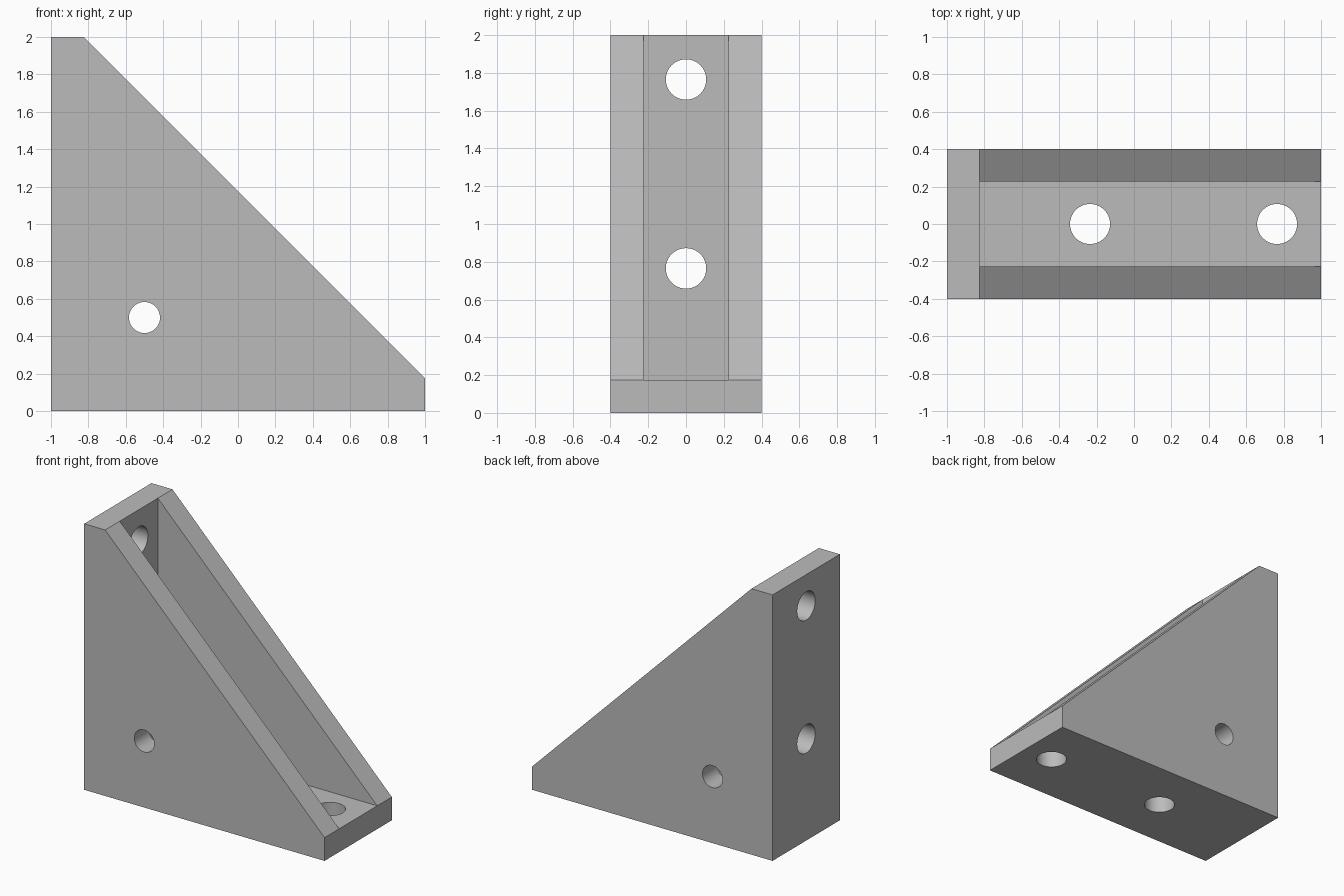
import bpy
import bmesh
import math
from mathutils import Matrix

default = bpy.data.objects.get("Cube")
if default:
    bpy.data.objects.remove(default, do_unlink=True)

WIDTH, WALL, POCKET = 0.8, 0.175, 0.452
INNER_X = WALL - 1

grey = bpy.data.materials.new("mid grey")
grey.use_nodes = True
color = (0.5, 0.5, 0.5, 1)
grey.diffuse_color = color
grey.node_tree.nodes["Principled BSDF"].inputs["Base Color"].default_value = color


def make_object(name, bm):
    bmesh.ops.recalc_face_normals(bm, faces=bm.faces)
    mesh = bpy.data.meshes.new(name)
    bm.to_mesh(mesh)
    bm.free()
    mesh.materials.append(grey)
    obj = bpy.data.objects.new(name, mesh)
    bpy.context.collection.objects.link(obj)
    return obj


def prism(name, profile, width):
    """Extrude an x-z profile along y, centred on y = 0."""
    bm = bmesh.new()
    face = bm.faces.new([bm.verts.new((x, -width / 2, z)) for x, z in profile])
    result = bmesh.ops.extrude_face_region(bm, geom=[face])
    verts = [v for v in result["geom"] if isinstance(v, bmesh.types.BMVert)]
    bmesh.ops.translate(bm, verts=verts, vec=(0, width, 0))
    return make_object(name, bm)


def drill(name, center, radius, axis, depth):
    bm = bmesh.new()
    turn = {"X": Matrix.Rotation(math.pi / 2, 4, "Y"),
            "Y": Matrix.Rotation(math.pi / 2, 4, "X"),
            "Z": Matrix.Identity(4)}[axis]
    bmesh.ops.create_cone(bm, cap_ends=True, segments=64, radius1=radius, radius2=radius,
                          depth=depth, matrix=Matrix.Translation(center) @ turn)
    return make_object(name, bm)


# Triangular bracket with blunt tips
bracket = prism("corner_bracket",
                [(-1, 0), (1, 0), (1, WALL), (INNER_X, 2), (-1, 2)], WIDTH)

# Pocket between the two gusset walls
cutters = [prism("pocket_cutter",
                 [(INNER_X, WALL), (1.2, WALL), (1.2, 2.2), (INNER_X, 2.2)], POCKET)]

# Screw holes in the base and the upright, and one cross hole
for offset in (0.765, 1.765):
    cutters.append(drill("base_hole_cutter", (offset - 1, 0, WALL / 2), 0.107, "Z", 0.25))
    cutters.append(drill("upright_hole_cutter", (WALL / 2 - 1, 0, offset), 0.107, "X", 0.25))
cutters.append(drill("cross_hole_cutter", (-0.5, 0, 0.5), 0.083, "Y", 1))

for cutter in cutters:
    cutter.hide_render = True
    mod = bracket.modifiers.new(cutter.name, "BOOLEAN")
    mod.operation = "DIFFERENCE"
    mod.solver = "EXACT"
    mod.object = cutter

# Bake the cuts and drop the helpers
bpy.context.view_layer.update()
graph = bpy.context.evaluated_depsgraph_get()
cut_mesh = bpy.data.meshes.new_from_object(bracket.evaluated_get(graph))
bracket.modifiers.clear()
bracket.data = cut_mesh
for cutter in cutters:
    bpy.data.objects.remove(cutter, do_unlink=True)

# Smooth hole walls with sharp rims
bpy.ops.object.select_all(action="DESELECT")
bracket.select_set(True)
bpy.context.view_layer.objects.active = bracket
bpy.ops.object.shade_smooth_by_angle(angle=math.radians(30))
